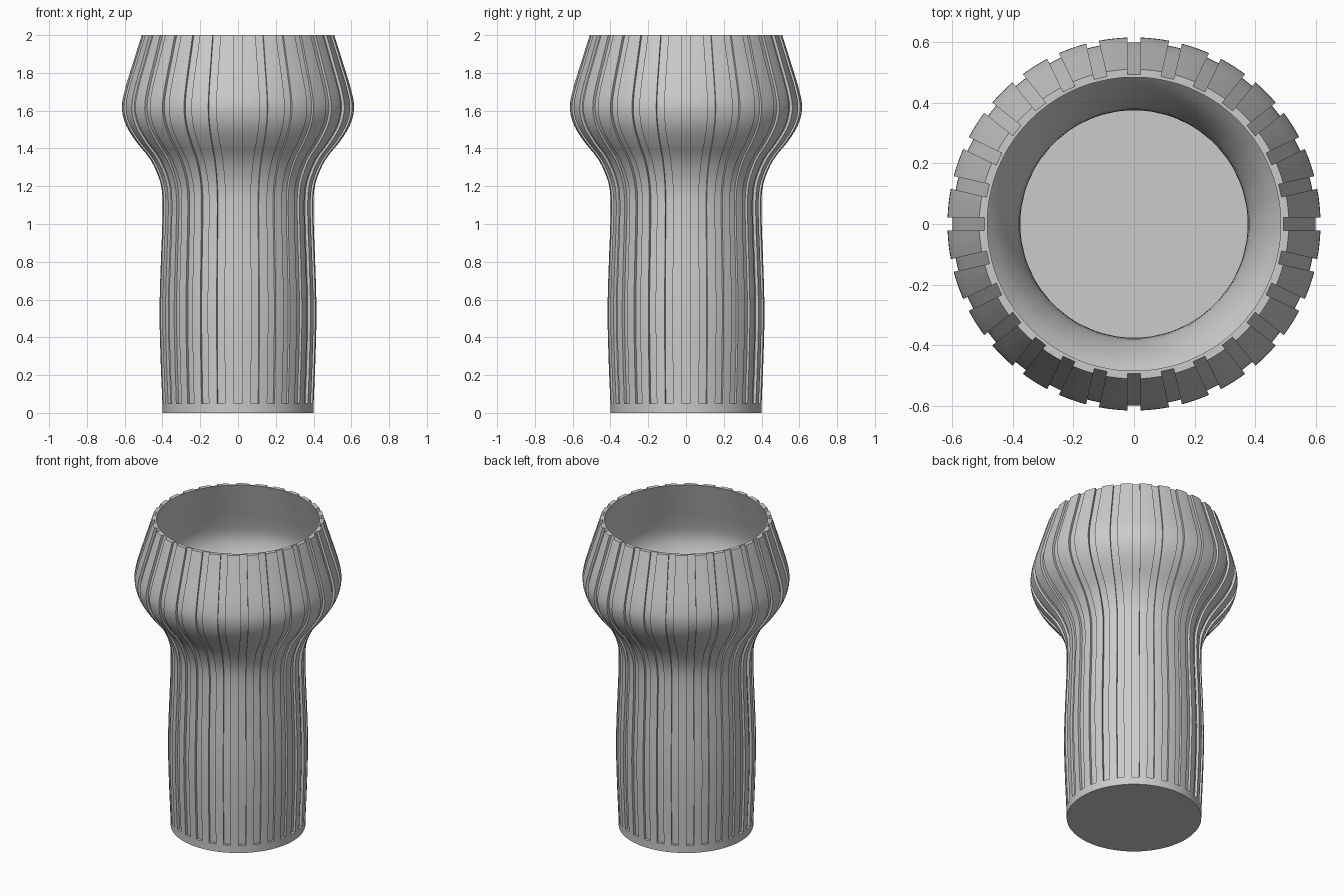
import bpy, bmesh, math

cube = bpy.data.objects.get("Cube")
if cube:
    bpy.data.objects.remove(cube, do_unlink=True)

GROOVES = 28
HALF_GROOVE = 0.0215
DEPTH = 0.016
WALL = 0.025
BASE = 0.05
RIB_STEPS = 4

# Outer silhouette as (height, radius)
PROFILE = [(0, .40), (.05, .401), (.3, .411), (.55, .416), (.8, .409), (1.05, .40),
           (1.18, .404), (1.26, .425), (1.35, .47), (1.43, .535), (1.52, .592),
           (1.61, .615), (1.7, .602), (1.85, .557), (2, .51)]


def slope(i):
    a, b = PROFILE[max(i - 1, 0)], PROFILE[min(i + 1, len(PROFILE) - 1)]
    return (b[1] - a[1]) / (b[0] - a[0])


def radius(z):
    """Smooth curve through the silhouette points."""
    i = max(k for k in range(len(PROFILE) - 1) if PROFILE[k][0] <= z)
    (z0, r0), (z1, r1) = PROFILE[i], PROFILE[i + 1]
    h = z1 - z0
    t = (z - z0) / h
    return ((1 + 2 * t) * (1 - t) ** 2 * r0 + t * (1 - t) ** 2 * h * slope(i)
            + t * t * (3 - 2 * t) * r1 + t * t * (t - 1) * h * slope(i + 1))


def inner_radius(z):
    s = (radius(z) - radius(z - 0.01)) / 0.01
    return radius(z) - WALL * math.sqrt(1 + s * s)


def ring(bm, r, z, depth):
    """One closed loop with slots of constant width cut to the given depth."""
    pitch = math.tau / GROOVES
    edge = math.asin(HALF_GROOVE / r)
    floor = math.asin(HALF_GROOVE / (r - depth))
    polar = [(r - depth, -floor), (r - depth, floor)]
    polar += [(r, edge + (pitch - 2 * edge) * k / RIB_STEPS) for k in range(RIB_STEPS + 1)]
    return [bm.verts.new((p * math.cos(a + g * pitch), p * math.sin(a + g * pitch), z))
            for g in range(GROOVES) for p, a in polar]


# Heights, denser through the bulge
heights = [BASE + .1 * k for k in range(11)] + [1.1 + .03 * k for k in range(30)] + [2]

bm = bmesh.new()
rings = [ring(bm, radius(0), 0, 0), ring(bm, radius(BASE), BASE, 0)]
rings += [ring(bm, radius(z), z, DEPTH) for z in heights]
rings += [ring(bm, inner_radius(z), z, 0) for z in reversed(heights)]
for low, high in zip(rings, rings[1:]):
    for i in range(len(low)):
        j = (i + 1) % len(low)
        bm.faces.new((low[i], low[j], high[j], high[i]))

# Underside and inside floor
bm.faces.new(list(reversed(rings[0])))
bm.faces.new(rings[-1])
bmesh.ops.remove_doubles(bm, verts=bm.verts, dist=0.0002)
bmesh.ops.recalc_face_normals(bm, faces=bm.faces)

mesh = bpy.data.meshes.new("fluted_vase")
bm.to_mesh(mesh)
bm.free()
vase = bpy.data.objects.new("fluted_vase", mesh)
bpy.context.collection.objects.link(vase)

# Plain grey
grey = bpy.data.materials.new("light_grey")
grey.use_nodes = True
colour = (0.6, 0.6, 0.6, 1)
grey.diffuse_color = colour
grey.node_tree.nodes["Principled BSDF"].inputs["Base Color"].default_value = colour
mesh.materials.append(grey)

bpy.ops.object.select_all(action='DESELECT')
vase.select_set(True)
bpy.context.view_layer.objects.active = vase
bpy.ops.object.shade_smooth_by_angle(angle=math.radians(30))
